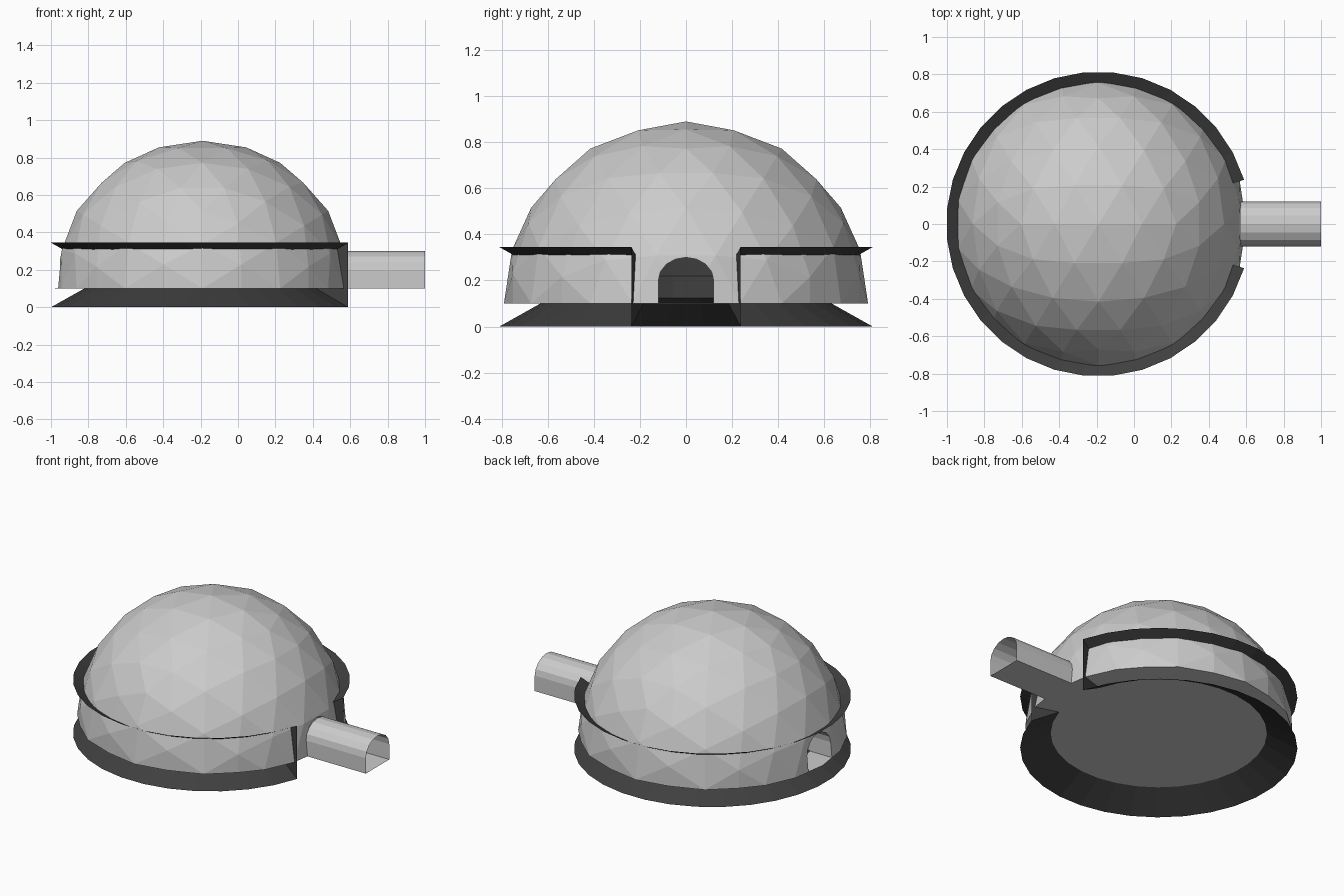
import bpy, bmesh, math
from mathutils import Matrix, Vector

if "Cube" in bpy.data.objects:
    bpy.data.objects.remove(bpy.data.objects["Cube"])

CX, FLOOR, R = -0.19, 0.10, 0.79


def make_object(name, bm):
    mesh = bpy.data.meshes.new(name)
    bmesh.ops.recalc_face_normals(bm, faces=bm.faces)
    bm.to_mesh(mesh)
    bm.free()
    ob = bpy.data.objects.new(name, mesh)
    bpy.context.collection.objects.link(ob)
    return ob


def arch_bm(x0, x1, floor, capped):
    # arch profile: straight walls topped by a low half-ellipse
    prof = [(-0.12, floor), (0.12, floor)]
    for i in range(9):
        a = math.pi * i / 8
        prof.append((0.12 * math.cos(a), 0.2 + 0.1 * math.sin(a)))
    bm = bmesh.new()
    loops = [[bm.verts.new((x, y, z)) for y, z in prof] for x in (x0, x1)]
    n = len(prof)
    for i in range(n):
        j = (i + 1) % n
        bm.faces.new((loops[0][i], loops[0][j], loops[1][j], loops[1][i]))
    if capped:
        for l in loops:
            bm.faces.new(l)
    return bm


# geodesic dome: an icosphere turned so an edge midpoint is on top, cut flat at the base
bm = bmesh.new()
bmesh.ops.create_icosphere(bm, subdivisions=3, radius=R)
top = max((v.co.copy() for v in bm.verts if abs(v.co.y) < 1e-4 and len(v.link_edges) == 5
           and v.co.z < R * 0.9), key=lambda c: c.z)
mid = (top + Vector((0, 0, R))).normalized()
rot = mid.rotation_difference(Vector((0, 0, 1))).to_matrix().to_4x4()
bmesh.ops.transform(bm, matrix=rot, verts=bm.verts)
bmesh.ops.bisect_plane(bm, geom=bm.verts[:] + bm.edges[:] + bm.faces[:], dist=1e-4,
                       plane_co=(0, 0, 0), plane_no=(0, 0, 1), clear_inner=True)
bmesh.ops.holes_fill(bm, edges=[e for e in bm.edges if e.is_boundary], sides=0)
bmesh.ops.translate(bm, vec=(CX, 0, FLOOR), verts=bm.verts)
dome = make_object("dome", bm)

# passage cut straight through the dome
cutter = make_object("passage_cutter", arch_bm(-1.2, 0.9, FLOOR + 0.002, True))
cutter.hide_render = True
cutter.hide_viewport = True
mod = dome.modifiers.new("passage", 'BOOLEAN')
mod.operation = 'DIFFERENCE'
mod.solver = 'EXACT'
mod.object = cutter

# entrance tunnel, open at both ends
make_object("entrance_tunnel", arch_bm(0.57, 1.0, FLOOR, False))

# dark trough around the base, open outward, with flat ends beside the tunnel
section = [(0.814, 0.0), (0.59, 0.125), (0.59, 0.22), (0.814, 0.345)]
bm = bmesh.new()
rows = []
for i in range(30):
    a = math.radians(11.25 * (i + 1.5))
    rows.append([bm.verts.new((CX + r * math.cos(a), r * math.sin(a), z)) for r, z in section])
for p, q in zip(rows, rows[1:]):
    for k in range(3):
        bm.faces.new((p[k], p[k + 1], q[k + 1], q[k]))
bm.faces.new(rows[0])
bm.faces.new(rows[-1])
trough = make_object("base_trough", bm)
mat = bpy.data.materials.new("dark_grey")
mat.diffuse_color = (0.05, 0.05, 0.05, 1)
mat.use_nodes = True
mat.node_tree.nodes["Principled BSDF"].inputs["Base Color"].default_value = mat.diffuse_color
trough.data.materials.append(mat)
